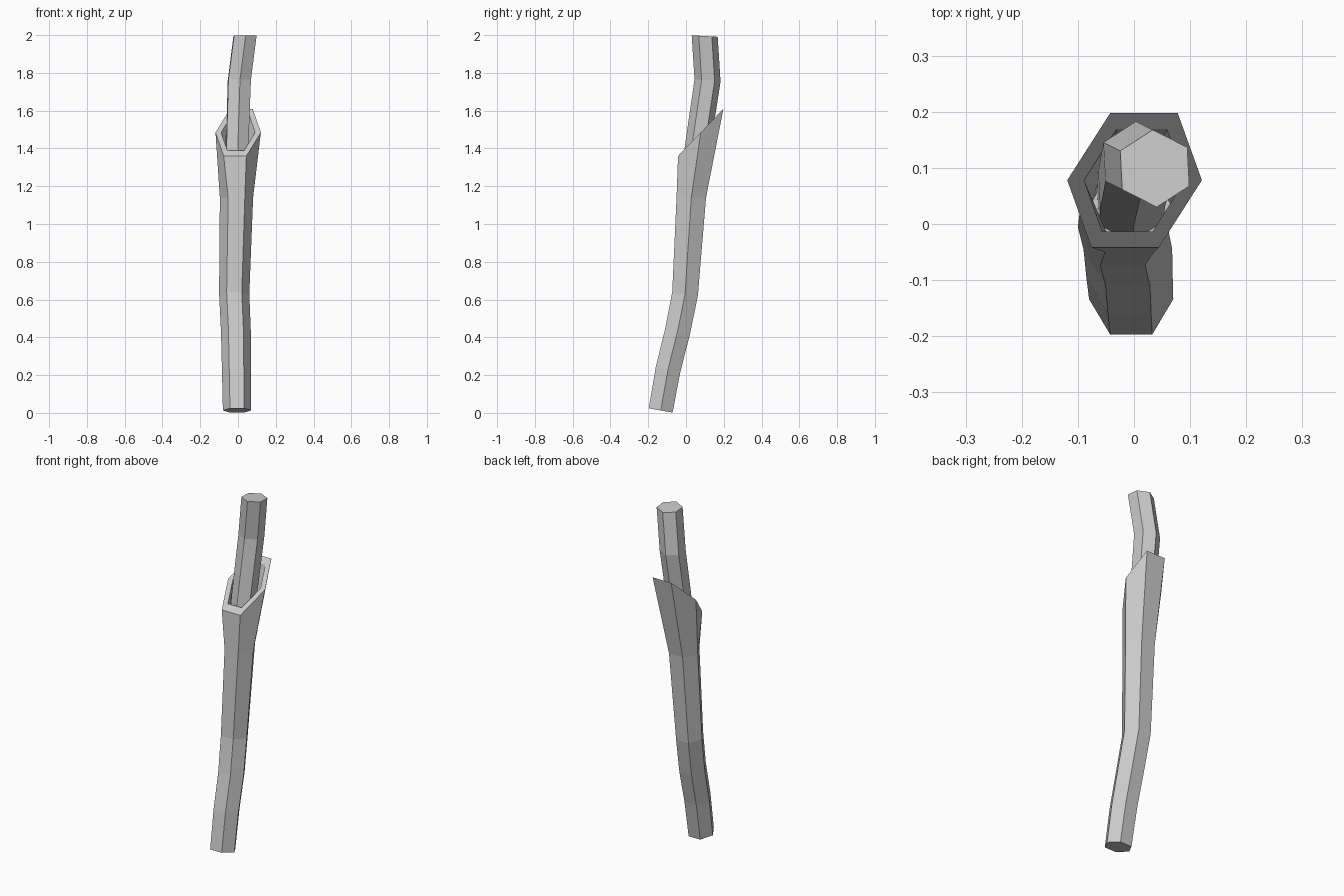
import bpy, bmesh
from math import cos, sin, radians


def ring(bm, cx, cy, cz, rx, ry, slope=0.0, shear=0.0, turn=0.0):
    """Hexagonal ring; slope tilts it along y, shear skews x by y."""
    verts = []
    for i in range(6):
        a = radians(60 * i + turn)
        dx, dy = rx * cos(a), ry * sin(a)
        verts.append(bm.verts.new((cx + dx + shear * dy, cy + dy, cz + slope * dy)))
    return verts


def loft(name, rings):
    """Skin the rings in order and cap both ends."""
    bm = bmesh.new()
    loops = [ring(bm, *r) for r in rings]
    for a, b in zip(loops, loops[1:]):
        for i in range(6):
            j = (i + 1) % 6
            bm.faces.new((a[i], a[j], b[j], b[i]))
    bm.faces.new(loops[0][::-1])
    bm.faces.new(loops[-1])
    bmesh.ops.recalc_face_normals(bm, faces=bm.faces)
    mesh = bpy.data.meshes.new(name)
    bm.to_mesh(mesh)
    bm.free()
    obj = bpy.data.objects.new(name, mesh)
    bpy.context.collection.objects.link(obj)
    return obj


# Bent stem, flaring into a slanted rim, then folding back down inside the cup
H = 1.155  # stretches hexagon apothem to the wanted half depth
loft("outer_stem", [
    (-0.005, -0.134, 0.013, 0.075, 0.063 * H, -0.18),
    (-0.008, -0.095, 0.23, 0.077, 0.065 * H, -0.2),
    (-0.011, -0.045, 0.43, 0.079, 0.066 * H, -0.2),
    (-0.020, -0.005, 0.63, 0.080, 0.068 * H, -0.12),
    (-0.008, 0.028, 1.14, 0.088, 0.078 * H, 0.0),
    (0.001, 0.078, 1.485, 0.120, 0.120 * H, 1.04, 0.14),
    (0.001, 0.078, 1.485, 0.090, 0.091 * H, 1.04, 0.14),
    (-0.006, 0.034, 1.20, 0.072, 0.065 * H, 0.0),
])

# Inner rod rising out of the cup
loft("inner_rod", [
    (-0.007, 0.033, 1.19, 0.066, 0.066, 0.0, 0.0, 33),
    (-0.004, 0.063, 1.42, 0.067, 0.067, -0.1, 0.0, 33),
    (0.007, 0.114, 1.76, 0.069, 0.069, -0.1, 0.0, 33),
    (0.037, 0.099, 1.995, 0.069, 0.069, -0.06, 0.0, 33),
])
